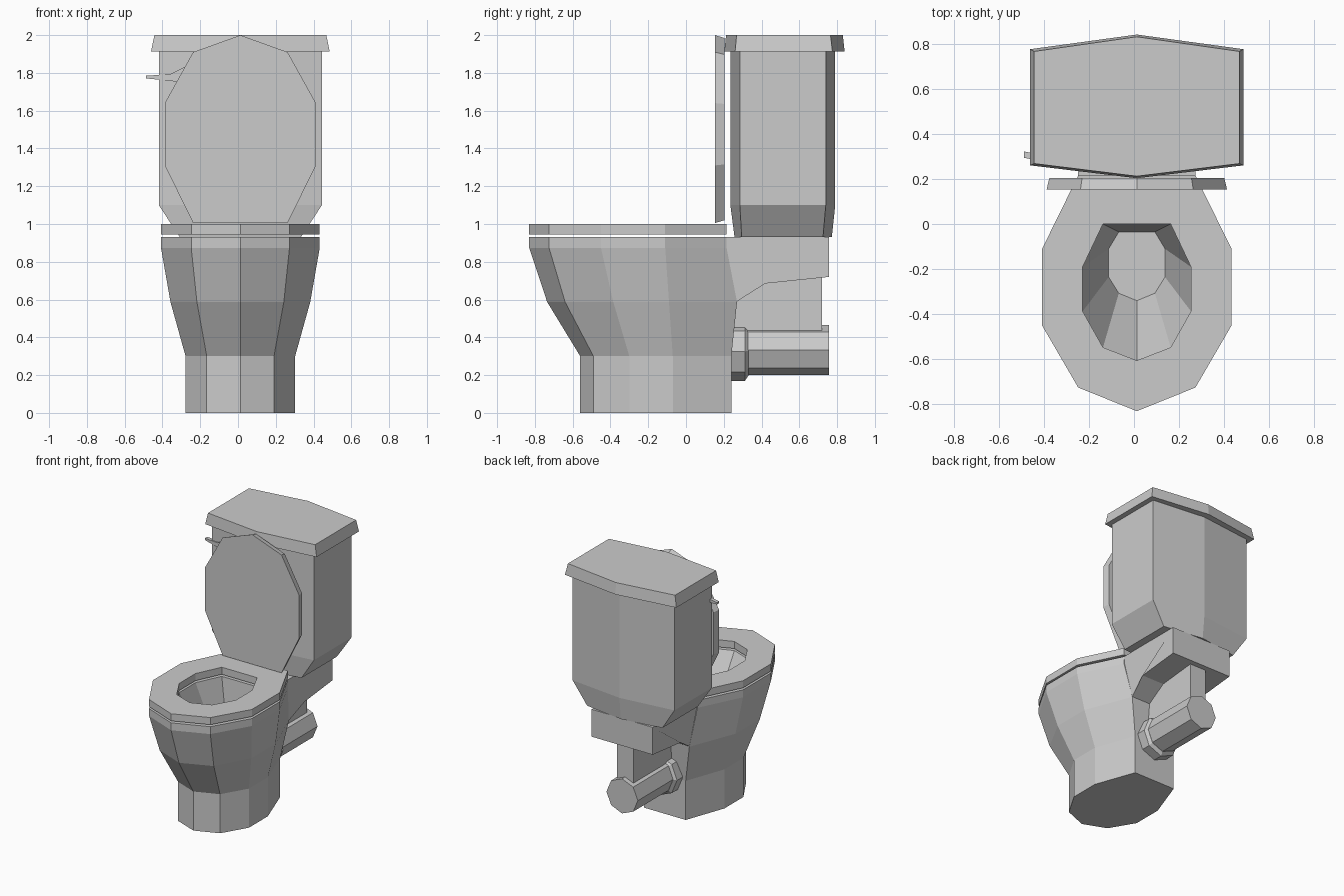
import bpy, bmesh, math

if "Cube" in bpy.data.objects:
    bpy.data.objects.remove(bpy.data.objects["Cube"])

CX = 0.0125  # body centre line (the lever pushes the bounds to the left)


def loft(name, rings, closed=False):
    """Skin a list of equal-length 3D rings; cap the ends unless closed."""
    bm = bmesh.new()
    vs = [[bm.verts.new(p) for p in r] for r in rings]
    n = len(vs[0])
    pairs = list(zip(vs, vs[1:])) + ([(vs[-1], vs[0])] if closed else [])
    for a, b in pairs:
        for i in range(n):
            j = (i + 1) % n
            bm.faces.new((a[i], a[j], b[j], b[i]))
    if not closed:
        bm.faces.new(vs[0])
        bm.faces.new(vs[-1])
    bmesh.ops.recalc_face_normals(bm, faces=bm.faces)
    me = bpy.data.meshes.new(name)
    bm.to_mesh(me)
    bm.free()
    ob = bpy.data.objects.new(name, me)
    bpy.context.collection.objects.link(ob)
    return ob


def mirror(half):
    """Half outline (x >= 0) to full symmetric outline."""
    full = half + [(-x, y) for x, y in reversed(half) if x > 0]
    return [(x + CX, y) for x, y in full]


def flat(half, z):
    return [(x, y, z) for x, y in mirror(half)]


def upright(half, y, s=1.0, zc=1.5):
    return [(CX + (x - CX) * s, y, zc + (z - zc) * s) for x, z in mirror(half)]


# Half outlines shared by bowl and seat
rim = [(0, -.83), (.26, -.725), (.42, -.45), (.42, -.11), (.26, .215)]
hole = [(0, -.605), (.15, -.547), (.24, -.387), (.24, -.19), (.15, 0)]
mid = [(0, -.735), (.23, -.64), (.37, -.385), (.37, -.09), (.23, .27)]
foot = [(0, -.56), (.178, -.49), (.29, -.30), (.29, -.07), (.178, .24)]
well = [(0, -.34), (.08, -.307), (.125, -.235), (.125, -.11), (.08, -.035)]

# Bowl with pedestal and inner well
loft("bowl", [flat(foot, 0), flat(foot, .30), flat(mid, .587), flat(rim, .873),
              flat(rim, .93), flat(hole, .93), flat(well, .5)])

# Seat ring, floating slightly above the rim
loft("seat", [flat(rim, .945), flat(rim, 1.0), flat(hole, 1.0), flat(hole, .945)],
     closed=True)

# Raised seat cover
cover = [(0, 2.0), (.25, 1.91), (.40, 1.64), (.40, 1.31), (.25, 1.005)]
loft("seat_cover", [upright(cover, .153), upright(cover, .203, .97)])

# Shelf behind the bowl that carries the tank
side = [(.26, .2, .93), (.26, .757, .93), (.26, .757, .72), (.26, .42, .685), (.23, .265, .587)]
loft("tank_shelf", [[(CX + s * w, y, z) for w, y, z in side] for s in (1, -1)])

# Rear column under the shelf
loft("rear_column", [flat([(.07, .2), (.07, .72)], z) for z in (.35, .72)])


# Drain pipe and its flange (octagons along y)
def octagon(r, y, z):
    return [(CX + r * math.sin(i * math.pi / 4), y, z + r * math.cos(i * math.pi / 4))
            for i in range(8)]


loft("drain_pipe", [octagon(.133, y, .333) for y in (.22, .757)])
loft("pipe_flange", [octagon(.155, .2, .325), octagon(.155, .312, .325),
                     octagon(.133, .33, .33)])


# Tank and tank lid
def tank_outline(w, y0, y1, y2, y3):
    return [(0, y0), (w, y1), (w, y2), (0, y3)]


body = tank_outline(.432, .235, .285, .74, .79)
loft("tank", [flat(tank_outline(.32, .257, .295, .725, .772), .93),
              flat(body, 1.1), flat(body, 1.93)])
loft("tank_lid", [flat(tank_outline(.473, .203, .26, .775, .84), 1.913),
                  flat(tank_outline(.455, .212, .268, .765, .83), 2.0)])

# Flush lever: tapered blade following the tank's front face
lever = [(-.487, 1.785), (-.36, 1.793), (-.275, 1.835), (-.22, 1.79), (-.29, 1.75), (-.487, 1.771)]
loft("flush_lever", [[(x, .24 + (-.22 - x) * .2 + d, z) for x, z in lever]
                     for d in (0, .028)])
